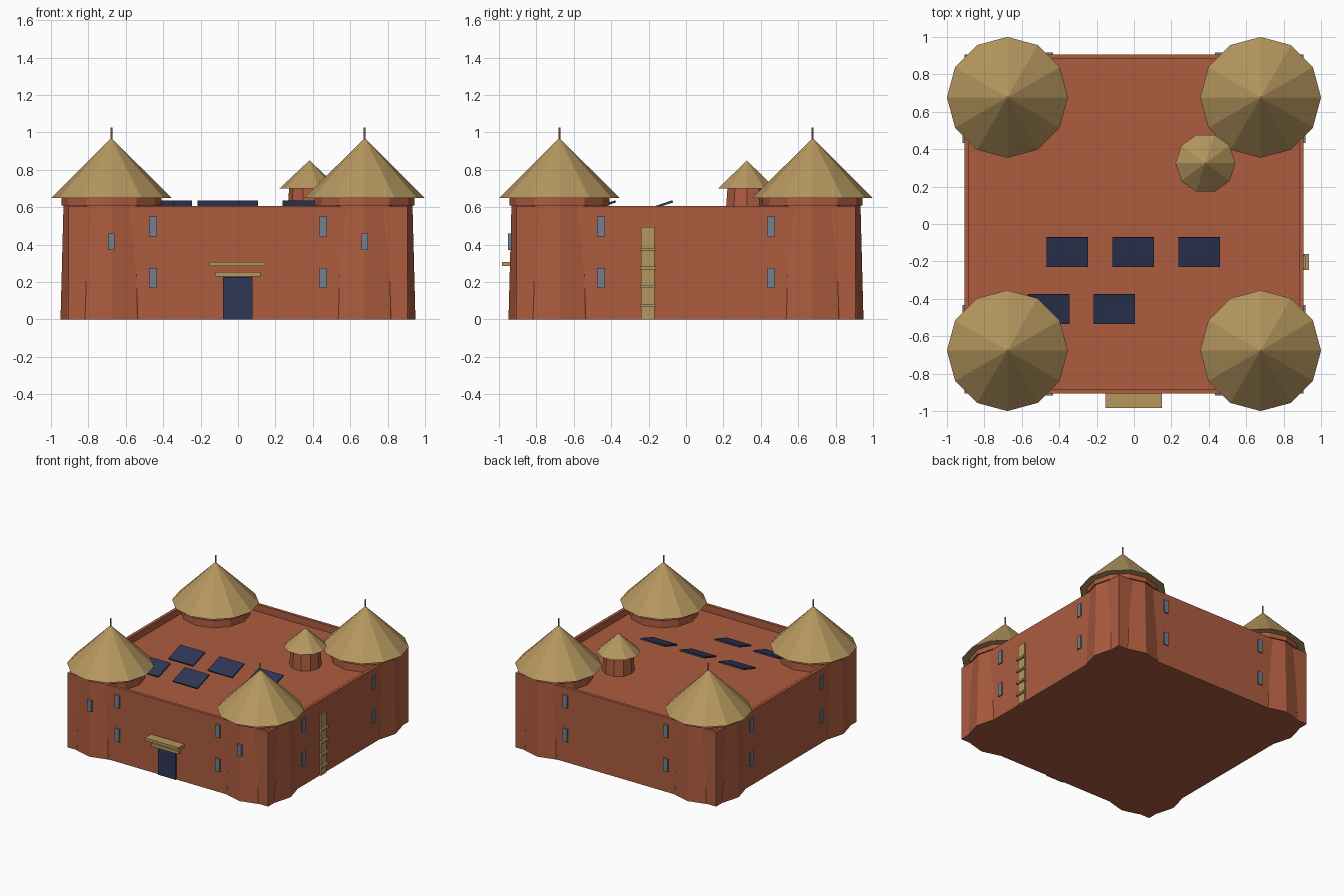
import bpy, bmesh, math
from mathutils import Matrix

if "Cube" in bpy.data.objects:
    bpy.data.objects.remove(bpy.data.objects["Cube"])


def mat(name, r, g, b):
    m = bpy.data.materials.new(name)
    lin = [((c / 255 + 0.055) / 1.055) ** 2.4 for c in (r, g, b)]
    m.diffuse_color = (*lin, 1)
    m.use_nodes = True
    m.node_tree.nodes["Principled BSDF"].inputs["Base Color"].default_value = m.diffuse_color
    return m


CLAY = mat("red_clay", 173, 92, 63)
STRAW = mat("straw", 182, 151, 95)
NAVY = mat("dark_navy", 47, 55, 86)
GREY = mat("window_grey", 115, 126, 142)


def finish(name, bm, material):
    bmesh.ops.recalc_face_normals(bm, faces=bm.faces)
    me = bpy.data.meshes.new(name)
    bm.to_mesh(me)
    bm.free()
    me.materials.append(material)
    ob = bpy.data.objects.new(name, me)
    bpy.context.collection.objects.link(ob)
    return ob


def box(name, lo, hi, material, rot=None):
    bm = bmesh.new()
    size = [b - a for a, b in zip(lo, hi)]
    mid = [(a + b) / 2 for a, b in zip(lo, hi)]
    m = Matrix.Translation(mid) @ (rot or Matrix()) @ Matrix.Diagonal((*size, 1))
    bmesh.ops.create_cube(bm, size=1, matrix=m)
    return finish(name, bm, material)


def cone(name, x, y, z0, z1, r0, r1, sides, material):
    # first ring vertex lies on the +x axis
    bm = bmesh.new()
    bot = [bm.verts.new((x + r0 * math.cos(a), y + r0 * math.sin(a), z0))
           for a in (2 * math.pi * i / sides for i in range(sides))]
    bm.faces.new(bot)
    if r1 > 0:
        top = [bm.verts.new((x + r1 * math.cos(a), y + r1 * math.sin(a), z1))
               for a in (2 * math.pi * i / sides for i in range(sides))]
        bm.faces.new(top)
    else:
        top = [bm.verts.new((x, y, z1))] * sides
    for i in range(sides):
        j = (i + 1) % sides
        f = [bot[i], bot[j], top[j]] + ([top[i]] if r1 > 0 else [])
        bm.faces.new(f)
    return finish(name, bm, material)


# main walls with a sunken flat roof behind a parapet
W, H, FLOOR = 0.907, 0.607, 0.55
bm = bmesh.new()
bmesh.ops.create_cube(bm, size=1, matrix=Matrix.Translation((0, 0, H / 2))
                      @ Matrix.Diagonal((2 * W, 2 * W, H, 1)))
bm.normal_update()
roof = [f for f in bm.faces if f.normal.z > 0.9]
bmesh.ops.inset_region(bm, faces=roof, thickness=0.035)
ext = bmesh.ops.extrude_face_region(bm, geom=roof)
bmesh.ops.translate(bm, vec=(0, 0, FLOOR - H),
                    verts=[v for v in ext["geom"] if isinstance(v, bmesh.types.BMVert)])
bmesh.ops.delete(bm, geom=roof, context='FACES')
finish("main_walls", bm, CLAY)

# corner towers with collar, thatched roof and pole
C = 0.677
for sx in (-1, 1):
    for sy in (-1, 1):
        x, y = sx * C, sy * C
        cone("tower", x, y, 0, 0.61, 0.272, 0.256, 12, CLAY)
        cone("tower_collar", x, y, 0.61, 0.65, 0.267, 0.267, 12, CLAY)
        cone("tower_roof", x, y, 0.648, 0.97, 0.323, 0, 12, STRAW)
        cone("roof_pole", x, y, 0.94, 1.025, 0.006, 0.006, 6, STRAW)

# small hut on the flat roof
cone("roof_hut", 0.382, 0.325, FLOOR, 0.71, 0.12, 0.108, 10, CLAY)
cone("roof_hut_thatch", 0.382, 0.325, 0.70, 0.85, 0.16, 0, 10, STRAW)

# four windows on every side
for k in range(4):
    spin = Matrix.Rotation(k * math.pi / 2, 4, 'Z')
    for x in (-0.454, 0.454):
        for z in (0.222, 0.497):
            w = box("wall_window", (x - 0.021, -W - 0.009, z - 0.053),
                    (x + 0.021, -W + 0.01, z + 0.053), GREY)
            w.data.transform(spin)

# tower windows on the front
for x in (-C, C):
    box("tower_window", (x - 0.018, -0.953, 0.37), (x + 0.018, -0.92, 0.46), GREY)

# door, lintel and canopy
box("door", (-0.08, -W - 0.009, 0), (0.078, -W + 0.01, 0.226), NAVY)
box("door_lintel", (-0.122, -0.94, 0.228), (0.12, -W + 0.01, 0.254), STRAW)
box("door_canopy", (-0.153, -0.985, 0.286), (0.15, -W + 0.01, 0.308), STRAW)

# notched plank ladder on the right side
box("ladder_plank", (W - 0.01, -0.241, 0), (0.918, -0.169, 0.495), STRAW)
for i in range(5):
    z = 0.075 + i * 0.1
    box("ladder_rung", (W - 0.01, -0.246, z - 0.008), (0.935, -0.160, z + 0.008), STRAW) if i < 4 else None

# tilted solar panels
tilt = Matrix.Rotation(math.radians(18), 4, 'X')
for x, y in ((-0.357, -0.15), (-0.003, -0.15), (0.35, -0.15), (-0.455, -0.455), (-0.105, -0.455)):
    box("solar_panel", (x - 0.111, y - 0.083, 0.599), (x + 0.111, y + 0.083, 0.611), NAVY, tilt)
